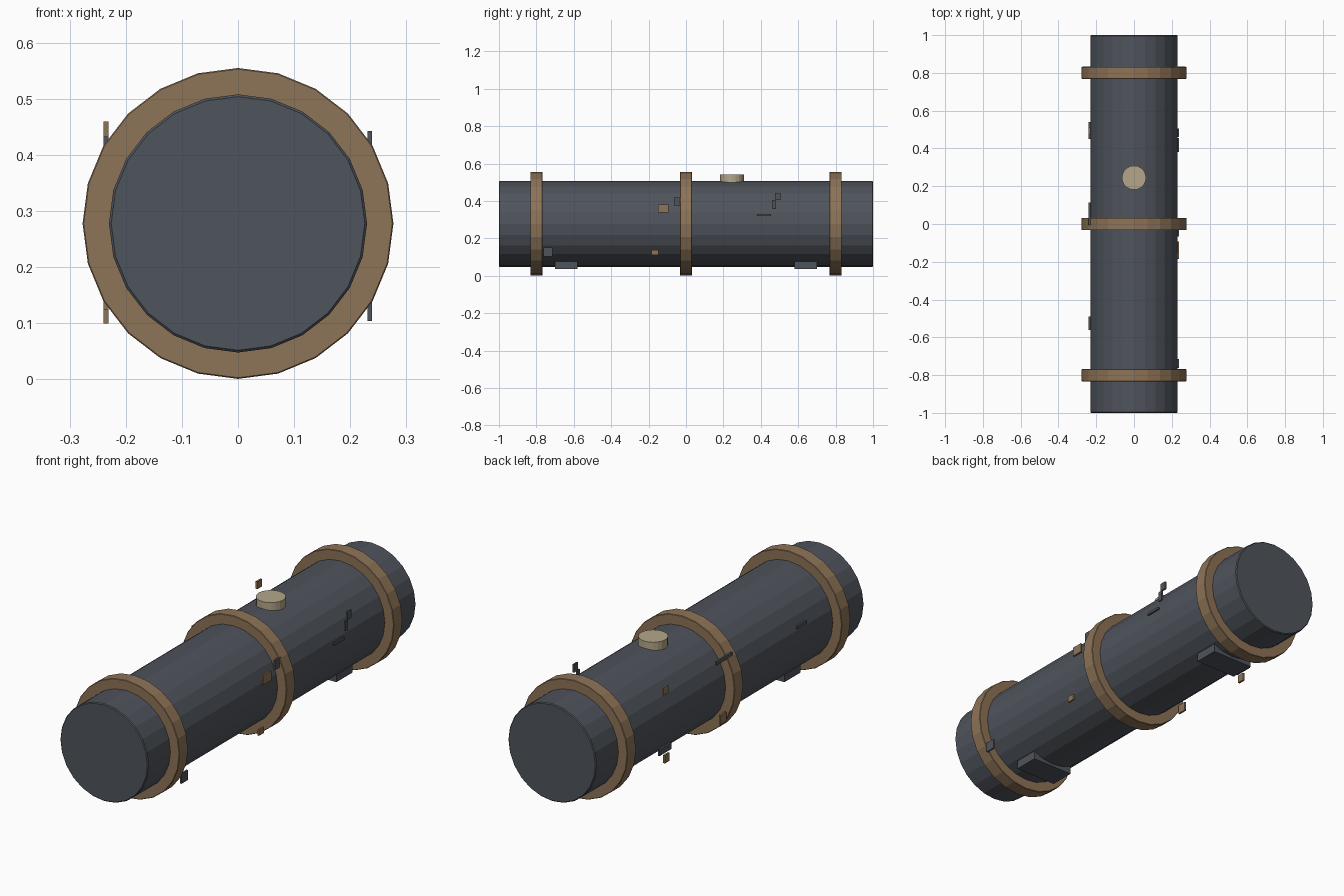
import bpy
import math

cube = bpy.data.objects.get("Cube")
if cube:
    bpy.data.objects.remove(cube, do_unlink=True)


def make_material(name, color):
    m = bpy.data.materials.new(name)
    m.use_nodes = True
    m.diffuse_color = (*color, 1)
    m.node_tree.nodes["Principled BSDF"].inputs["Base Color"].default_value = (*color, 1)
    return m


steel = make_material("dark steel", (0.078, 0.088, 0.106))
bronze = make_material("brown bronze", (0.27, 0.172, 0.095))
brass = make_material("pale brass", (0.46, 0.38, 0.25))

AXIS_Z = 0.278  # height of the tube's centre line


def cylinder(name, radius, depth, loc, mat, along_y=True, sides=24, bevel=0):
    rot = (math.pi / 2, 0, 0) if along_y else (0, 0, 0)
    bpy.ops.mesh.primitive_cylinder_add(vertices=sides, radius=radius, depth=depth,
                                        location=loc, rotation=rot)
    obj = bpy.context.object
    obj.name = name
    obj.data.materials.append(mat)
    if bevel:
        mod = obj.modifiers.new("edge", "BEVEL")
        mod.width = bevel
        mod.segments = 1
        mod.limit_method = "ANGLE"
        mod.angle_limit = math.radians(40)
    return obj


def box(name, low, high, mat):
    center = [(a + b) / 2 for a, b in zip(low, high)]
    bpy.ops.mesh.primitive_cube_add(size=1, location=center)
    obj = bpy.context.object
    obj.name = name
    obj.scale = [b - a for a, b in zip(low, high)]
    obj.data.materials.append(mat)


# Main tube with a small chamfer on each end
cylinder("tube", 0.23, 2.0, (0, 0, AXIS_Z), steel, bevel=0.004)

# Three bands around the tube
for place, y in (("front", -0.8), ("middle", 0), ("back", 0.8)):
    cylinder(place + "_band", 0.277, 0.065, (0, y, AXIS_Z), bronze, bevel=0.002)

# Filler cap on top
cylinder("filler_cap", 0.064, 0.045, (0, 0.245, 0.518), brass, along_y=False, sides=20)

# Feet below the tube
for place, y in (("front", -0.64), ("back", 0.64)):
    box(place + "_foot", (-0.108, y - 0.06, 0.036), (0.108, y + 0.06, 0.08), steel)

# Small plates along both sides: y start, y end, z start, z end
left_plates = [
    (bronze, -0.15, -0.093, 0.338, 0.382),
    (steel, -0.065, -0.02, 0.375, 0.42),
    (steel, 0.475, 0.506, 0.405, 0.443),
    (steel, 0.46, 0.481, 0.358, 0.405),
    (steel, 0.38, 0.455, 0.32, 0.331),
    (steel, -0.763, -0.715, 0.104, 0.151),
    (bronze, -0.185, -0.148, 0.11, 0.138),
]
right_plates = [
    (bronze, 0.475, 0.51, 0.425, 0.46),
    (steel, -0.005, 0.115, 0.416, 0.433),
    (bronze, 0.04, 0.085, 0.125, 0.168),
    (steel, 0.45, 0.54, 0.15, 0.18),
    (bronze, 0.465, 0.5, 0.1, 0.138),
    (steel, -0.56, -0.49, 0.355, 0.371),
]
for side, inner, outer, plates in (("left", 0.231, 0.239, left_plates),
                                   ("right", -0.24, -0.231, right_plates)):
    for i, (mat, y0, y1, z0, z1) in enumerate(plates, 1):
        box(f"{side}_plate_{i}", (inner, y0, z0), (outer, y1, z1), mat)
